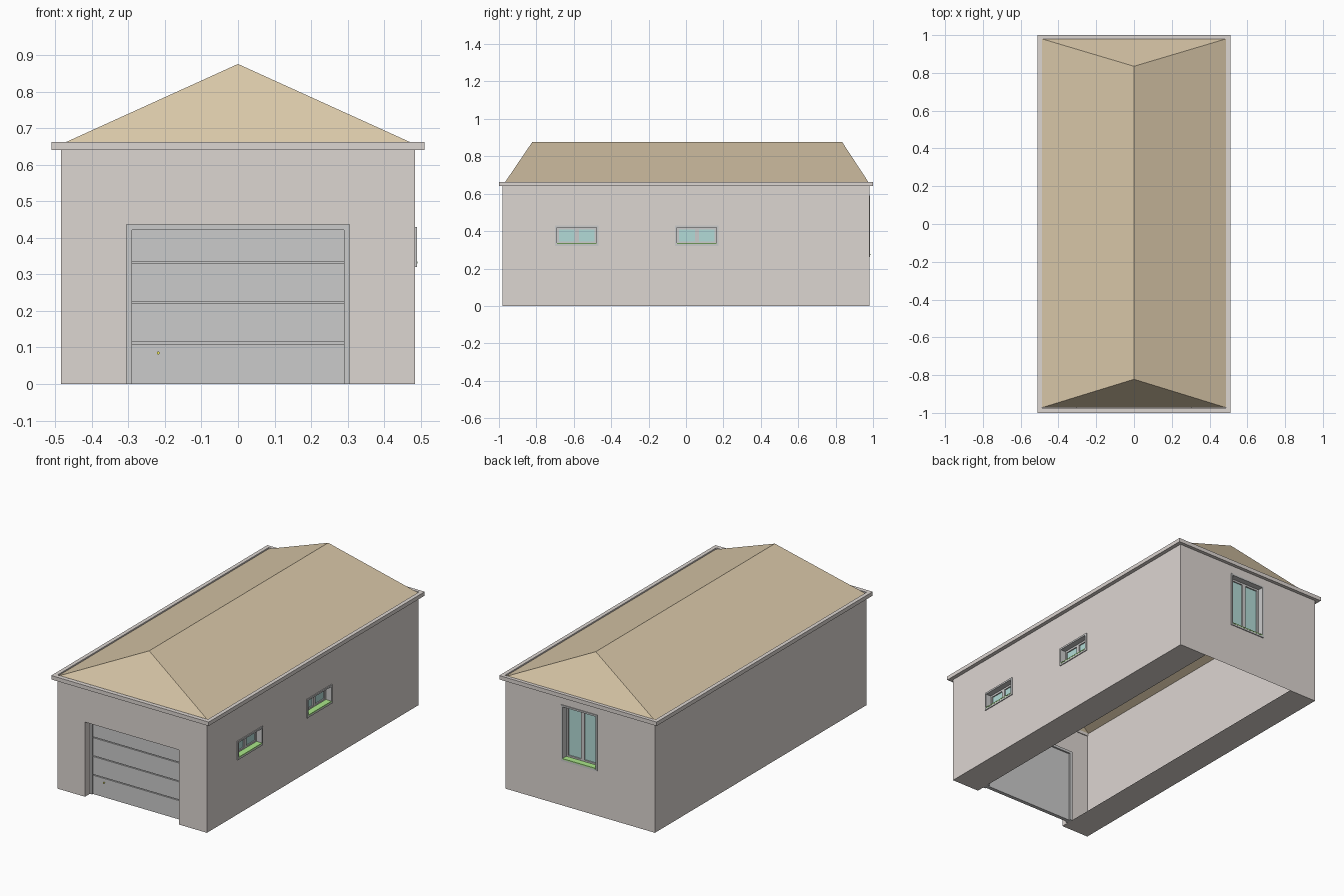
import bpy, bmesh
from math import pi
from mathutils import Matrix, Vector

if "Cube" in bpy.data.objects:
    bpy.data.objects.remove(bpy.data.objects["Cube"])


def material(name, rgb):
    m = bpy.data.materials.new(name)
    m.diffuse_color = (*rgb, 1)
    m.use_nodes = True
    m.node_tree.nodes["Principled BSDF"].inputs["Base Color"].default_value = m.diffuse_color
    return m


WALL = material("wall_render", (0.72, 0.67, 0.64))
ROOF = material("roof_tan", (0.69, 0.57, 0.39))
GLASS = material("glass_teal", (0.45, 0.71, 0.68))
GREEN = material("sill_green", (0.40, 0.80, 0.25))
YELLOW = material("lock_yellow", (0.85, 0.80, 0.10))


def finish(name, bm, mat=None, matrix=None):
    me = bpy.data.meshes.new(name)
    bmesh.ops.remove_doubles(bm, verts=bm.verts, dist=1e-5)
    bm.to_mesh(me)
    bm.free()
    ob = bpy.data.objects.new(name, me)
    bpy.context.collection.objects.link(ob)
    if mat:
        me.materials.append(mat)
    if matrix:
        ob.matrix_world = matrix
    return ob


def add_box(bm, x0, x1, y0, y1, z0, z1):
    m = Matrix.Translation(((x0 + x1) / 2, (y0 + y1) / 2, (z0 + z1) / 2))
    bmesh.ops.create_cube(bm, size=1, matrix=m @ Matrix.Diagonal((x1 - x0, y1 - y0, z1 - z0, 1)))


def boxes(name, items, mat=None, matrix=None):
    bm = bmesh.new()
    for b in items:
        add_box(bm, *b)
    return finish(name, bm, mat, matrix)


def ring(x0, x1, z0, z1, t, y0, y1, bottom=True):
    # upright rectangular frame made of non-overlapping bars
    zb = z0 + t if bottom else z0
    out = [(x0, x0 + t, y0, y1, zb, z1 - t), (x1 - t, x1, y0, y1, zb, z1 - t),
           (x0, x1, y0, y1, z1 - t, z1)]
    return out + ([(x0, x1, y0, y1, z0, z0 + t)] if bottom else [])


def quad(bm, *pts):
    bm.faces.new([bm.verts.new(p) for p in pts])


def wall_sheet(bm, matrix, half, height, holes):
    # flat wall with rectangular openings, facing local -y
    us = sorted({-half, half, *(h[0] for h in holes), *(h[1] for h in holes)})
    vs = sorted({0, height, *(h[2] for h in holes), *(h[3] for h in holes)})
    for a, b in zip(us, us[1:]):
        for c, d in zip(vs, vs[1:]):
            u, v = (a + b) / 2, (c + d) / 2
            if not any(h[0] < u < h[1] and h[2] < v < h[3] for h in holes):
                quad(bm, *(matrix @ Vector(p) for p in ((a, 0, c), (b, 0, c), (b, 0, d), (a, 0, d))))


X, Y, H = 0.485, 0.98, 0.645
DX, DZ, DEEP = 0.305, 0.437, 0.045
front = Matrix.Translation((0, -Y, 0))
right = Matrix.Translation((X, 0, 0)) @ Matrix.Rotation(pi / 2, 4, 'Z')
back = Matrix.Translation((0, Y, 0)) @ Matrix.Rotation(pi, 4, 'Z')
left = Matrix.Translation((-X, 0, 0)) @ Matrix.Rotation(-pi / 2, 4, 'Z')
side_holes = [(-0.70, -0.468, 0.32, 0.43), (-0.058, 0.174, 0.32, 0.43)]
back_hole = (-0.12, 0.112, 0.262, 0.59)

# walls: open shell with door reveal and floor strips beside the driveway
bm = bmesh.new()
wall_sheet(bm, front, X, H, [(-DX, DX, 0, DZ)])
wall_sheet(bm, right, Y, H, side_holes)
wall_sheet(bm, back, X, H, [back_hole])
wall_sheet(bm, left, Y, H, [])
yi = -Y + DEEP
for s in (-1, 1):
    quad(bm, *[(s * a, b, 0) for a, b in ((DX, -Y), (DX, Y), (X, Y), (X, -Y))][::-s])
    quad(bm, *[(s * DX, b, c) for b, c in ((-Y, 0), (-Y, DZ), (yi, DZ), (yi, 0))][::s])
quad(bm, (-DX, -Y, DZ), (-DX, yi, DZ), (DX, yi, DZ), (DX, -Y, DZ))
finish("walls", bm, WALL)

# eaves band
ox, oy, ix = 0.51, 1.0, 0.487
boxes("eaves_band", [(-ox, ox, -oy, -0.975, 0.64, 0.663), (-ox, ox, 0.98, oy, 0.64, 0.663),
                     (-ox, -ix, -0.975, 0.98, 0.64, 0.663), (ix, ox, -0.975, 0.98, 0.64, 0.663)], WALL)

# hipped roof, open underneath
bm = bmesh.new()
zb = 0.655
a, b, c, d = (-ix, -0.972, zb), (ix, -0.972, zb), (ix, 0.98, zb), (-ix, 0.98, zb)
r0, r1 = (0, -0.822, 0.876), (0, 0.835, 0.876)
quad(bm, a, b, r0)
quad(bm, b, c, r1, r0)
quad(bm, c, d, r1)
quad(bm, d, a, r0, r1)
finish("roof", bm, ROOF)

# garage door frame, four panels, backing and lock
boxes("door_frame", ring(-DX, DX, 0, DZ, 0.015, yi, yi + 0.04, bottom=False))
edges = [0, 0.11, 0.22, 0.33, 0.422]
boxes("door_panels", [(-0.29, 0.29, yi + 0.008, yi + 0.026, lo + (0.005 if lo else 0), hi)
                      for lo, hi in zip(edges, edges[1:])])
boxes("door_backing", [(-0.29, 0.29, yi + 0.018, yi + 0.03, 0.0, 0.422)])
bm = bmesh.new()
bmesh.ops.create_cone(bm, cap_ends=True, segments=12, radius1=0.004, radius2=0.004, depth=0.008,
                      matrix=Matrix.Translation((-0.218, yi + 0.006, 0.085)) @ Matrix.Rotation(pi / 2, 4, 'X'))
finish("door_lock", bm, YELLOW)


def window(name, matrix, hole):
    x0, x1, z0, z1 = hole
    t = 0.01
    boxes(name + "_casing", ring(x0, x1, z0, z1, t, -0.005, 0.05), None, matrix)
    x0, x1, z0, z1 = x0 + t, x1 - t, z0 + t, z1 - t
    mid = (x0 + x1) / 2
    # two sashes with glass
    sash, panes = [], []
    for p, q in ((x0, mid), (mid, x1)):
        sash += ring(p, q, z0 + 0.004, z1, 0.011, 0.03, 0.048)
        panes.append((p + 0.011, q - 0.011, 0.037, 0.041, z0 + 0.015, z1 - 0.011))
    boxes(name + "_sashes", sash, None, matrix)
    boxes(name + "_glass", panes, GLASS, matrix)
    boxes(name + "_sill", [(x0, x1, -0.006, 0.03, z0, z0 + 0.006)], GREEN, matrix)


for i, h in enumerate(side_holes):
    window(f"side_window_{i + 1}", right, h)
window("back_window", back, back_hole)
